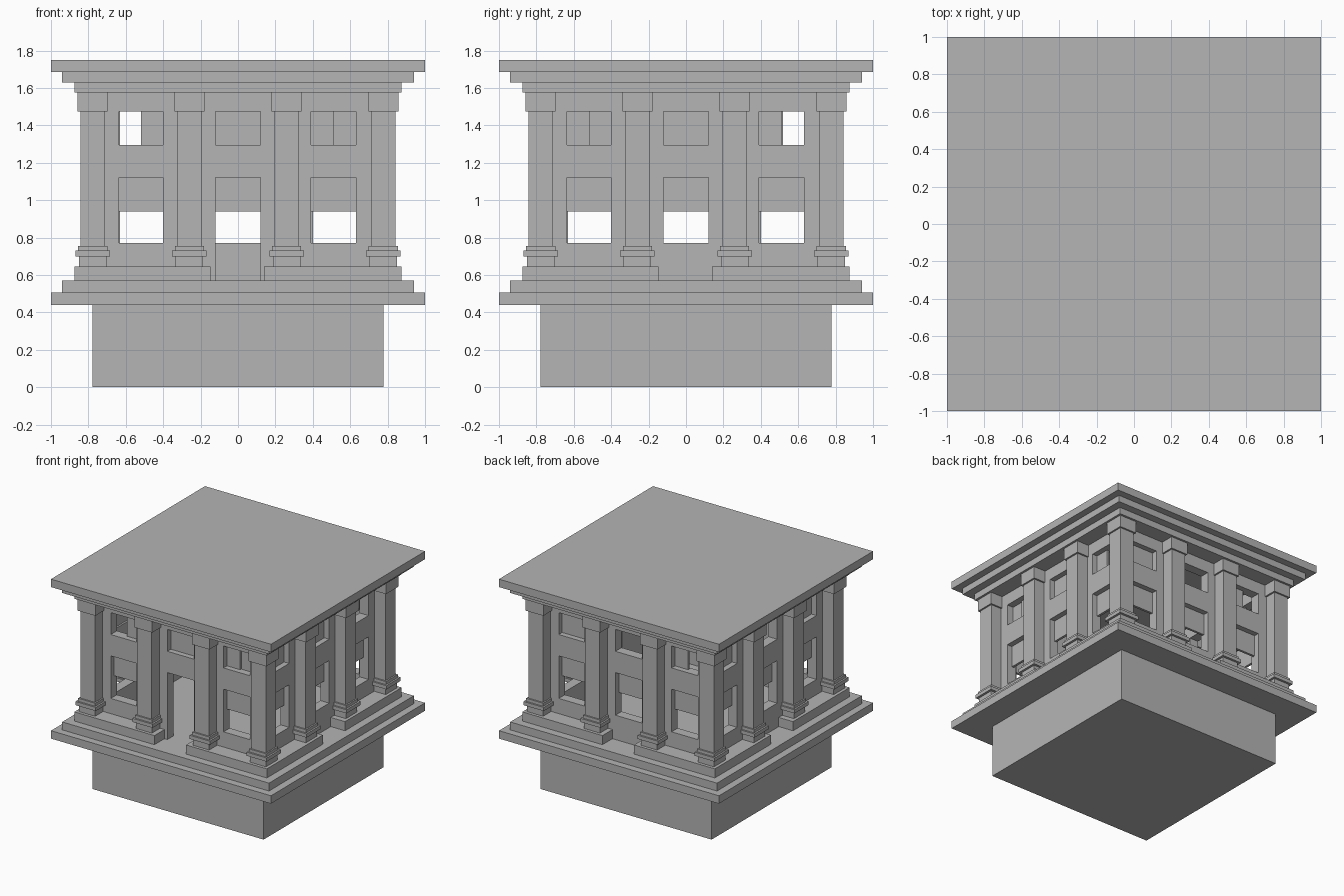
import bpy, bmesh
from math import pi
from mathutils import Matrix, Vector

if "Cube" in bpy.data.objects:
    bpy.data.objects.remove(bpy.data.objects["Cube"], do_unlink=True)

stone = bpy.data.materials.new("grey_stone")
stone.use_nodes = True
GREY = (0.46, 0.46, 0.46, 1)
stone.diffuse_color = GREY
stone.node_tree.nodes["Principled BSDF"].inputs["Base Color"].default_value = GREY


def finish(name, bm, turn=0):
    """Turn the part onto one of the four sides and add it to the scene."""
    bm.transform(Matrix.Rotation(turn * pi / 2, 4, 'Z'))
    bmesh.ops.recalc_face_normals(bm, faces=bm.faces)
    mesh = bpy.data.meshes.new(name)
    bm.to_mesh(mesh)
    bm.free()
    mesh.materials.append(stone)
    obj = bpy.data.objects.new(name, mesh)
    bpy.context.collection.objects.link(obj)


def add_box(bm, x0, x1, y0, y1, z0, z1):
    centre = Vector((x0 + x1, y0 + y1, z0 + z1)) / 2
    size = Matrix.Diagonal((x1 - x0, y1 - y0, z1 - z0, 1))
    bmesh.ops.create_cube(bm, size=1, matrix=Matrix.Translation(centre) @ size)


def box(name, *bounds, turn=0):
    bm = bmesh.new()
    add_box(bm, *bounds)
    finish(name, bm, turn)


def slab(name, half, z0, z1):
    box(name, -half, half, -half, half, z0, z1)


def column(name, x, y, turn):
    """Square pillar: foot, two mouldings, shaft and capital."""
    bm = bmesh.new()
    for half, z0, z1 in ((0.073, 0.645, 0.70), (0.092, 0.70, 0.73), (0.078, 0.73, 0.755),
                         (0.066, 0.755, 1.475), (0.08, 1.475, 1.575)):
        add_box(bm, x - half, x + half, y - half, y + half, z0, z1)
    finish(name, bm, turn)


OUT, IN = -0.745, -0.665      # wall faces
BAYS = ((-0.635, -0.40), (-0.12, 0.12), (0.39, 0.63))
FLOOR, SILL, SASH, HEAD = 0.57, 0.77, 0.94, 1.12
UP_SILL, UP_HEAD, TOP = 1.295, 1.475, 1.575


def wall(name, turn, door):
    """Grid of faces with the openings left out, then thickened."""
    bm = bmesh.new()
    xs = [OUT] + [x for bay in BAYS for x in bay] + [-IN]
    zs = [FLOOR, SILL, HEAD, UP_SILL, UP_HEAD, TOP]
    grid = [[bm.verts.new((x, OUT, z)) for z in zs] for x in xs]
    for i in range(len(xs) - 1):
        for j in range(len(zs) - 1):
            window = i % 2 == 1 and j in (1, 3)
            doorway = door and i == 3 and j == 0
            if not (window or doorway):
                bm.faces.new((grid[i][j], grid[i + 1][j], grid[i + 1][j + 1], grid[i][j + 1]))
    front = bm.faces[:]
    copy = bmesh.ops.duplicate(bm, geom=front)["geom"]
    back = [v for v in copy if isinstance(v, bmesh.types.BMVert)]
    bmesh.ops.translate(bm, verts=back, vec=(0, IN - OUT, 0))
    rims = [e for e in bm.edges if e.is_boundary]
    bmesh.ops.bridge_loops(bm, edges=[]) if not rims else None
    # join matching rim edges through the wall thickness
    lookup = {(round(v.co.x, 4), round(v.co.z, 4)): v for v in back}
    for e in rims:
        a, b = e.verts
        if a.co.y < (OUT + IN) / 2:
            c, d = (lookup[(round(v.co.x, 4), round(v.co.z, 4))] for v in (b, a))
            bm.faces.new((a, b, c, d))
    bmesh.ops.dissolve_limit(bm, angle_limit=0.01, verts=bm.verts, edges=bm.edges)
    finish(name, bm, turn)


# Foundation and stepped base
slab("foundation", 0.777, 0, 0.44)
slab("lower_step", 1.0, 0.44, 0.505)
slab("upper_step", 0.94, 0.505, FLOOR)

# Stepped cornice and flat roof
slab("architrave", 0.875, TOP, 1.63)
slab("cornice", 0.94, 1.63, 1.685)
slab("roof_slab", 1.0, 1.685, 1.75)

# Upper shutters of each side: H half, F full, D two leaves, O open
SIDES = (("front", "HFD"), ("left", "DFH"), ("back", "FOH"), ("right", "HOF"))
PANE, PANE_BACK = OUT + 0.045, OUT + 0.065

for turn, (side, shutters) in enumerate(SIDES):
    door = side == "front"
    wall(side + "_wall", turn, door)

    # Plinth, broken in the middle of the side
    box(side + "_plinth_a", -0.875, -0.147, -0.875, IN, FLOOR, 0.645, turn=turn)
    box(side + "_plinth_b", 0.14, -IN, -0.875, IN, FLOOR, 0.645, turn=turn)

    # Corner pillar and two middle pillars
    for label, x in (("corner", -0.777), ("middle_a", -0.26), ("middle_b", 0.26)):
        column(side + "_column_" + label, x, -0.777, turn)

    for i, ((x0, x1), state) in enumerate(zip(BAYS, shutters)):
        # Lower window: raised sash fills the upper half
        if not (door and i == 1):
            box(f"{side}_sash_{i}", x0, x1, PANE, PANE_BACK, SASH, HEAD, turn=turn)
        # Upper window: shutters
        mid = (x0 + x1) / 2
        near, far = ((mid, x1), (x0, mid)) if mid < 0 else ((x0, mid), (mid, x1))
        leaves = {"H": [near], "F": [(x0, x1)], "D": [near, far], "O": []}[state]
        for k, (a, b) in enumerate(leaves):
            shift = 0.014 * k
            box(f"{side}_shutter_{i}_{k}", a, b, PANE + shift, PANE_BACK + shift,
                UP_SILL, UP_HEAD, turn=turn)
